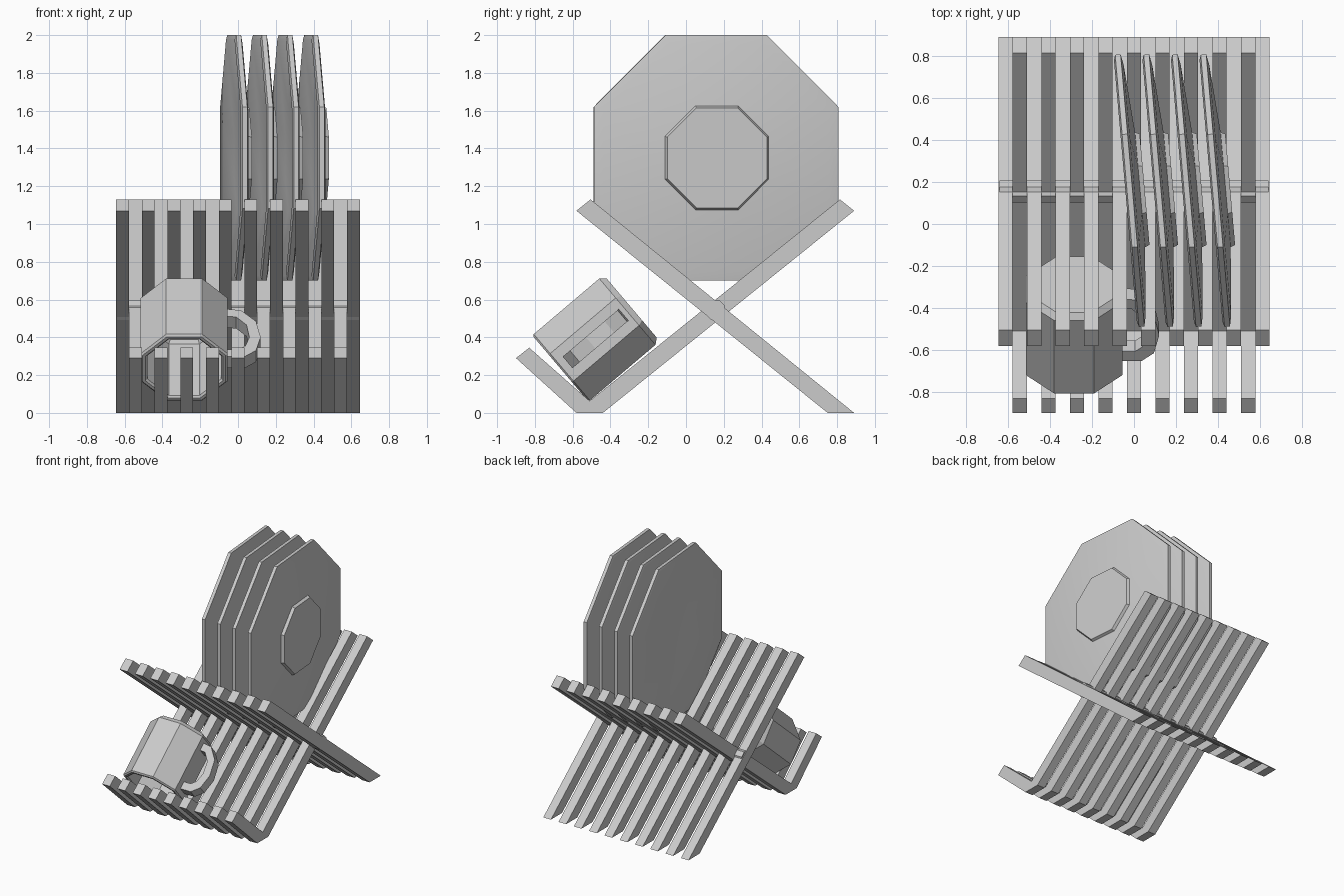
import bpy, bmesh, math
from mathutils import Vector, Matrix

if "Cube" in bpy.data.objects:
    bpy.data.objects.remove(bpy.data.objects["Cube"])


def finish(name, bm, matrix=None):
    bmesh.ops.remove_doubles(bm, verts=bm.verts, dist=1e-5)
    bmesh.ops.recalc_face_normals(bm, faces=bm.faces)
    mesh = bpy.data.meshes.new(name)
    bm.to_mesh(mesh)
    bm.free()
    ob = bpy.data.objects.new(name, mesh)
    bpy.context.collection.objects.link(ob)
    if matrix:
        ob.matrix_world = matrix
    return ob


def prism(name, pts, push, matrix=None):
    """Closed 3D outline extruded along a vector."""
    bm = bmesh.new()
    face = bm.faces.new([bm.verts.new(p) for p in pts])
    new = bmesh.ops.extrude_face_region(bm, geom=[face], use_keep_orig=True)["geom"]
    bmesh.ops.translate(bm, vec=push, verts=[v for v in new if isinstance(v, bmesh.types.BMVert)])
    return finish(name, bm, matrix)


def turned(name, profile, matrix, sides=8):
    """Profile of (flat-side radius, height) turned about local z."""
    bm = bmesh.new()
    k = 1 / math.cos(math.pi / sides)
    rings = []
    for i in range(sides):
        a = (i + 0.5) * math.tau / sides
        rings.append([bm.verts.new((r * k * math.cos(a), r * k * math.sin(a), h)) for r, h in profile])
    for i in range(sides):
        p, q = rings[i], rings[(i + 1) % sides]
        for j in range(len(profile) - 1):
            bm.faces.new((p[j], q[j], q[j + 1], p[j + 1]))
    return finish(name, bm, matrix)


def smooth(ob):
    bpy.ops.object.select_all(action='DESELECT')
    ob.select_set(True)
    bpy.context.view_layer.objects.active = ob
    bpy.ops.object.shade_smooth_by_angle(angle=math.radians(30))


# Rack: two interleaved fans of slats, the second with a hooked front lip
W = 1.29 / 19


def slats(name, profile, first, count):
    x = -0.645 + first * W
    ob = prism(name, [(x, y, z) for y, z in profile], (W, 0, 0))
    arr = ob.modifiers.new("repeat", 'ARRAY')
    arr.count = count
    arr.use_relative_offset = False
    arr.use_constant_offset = True
    arr.constant_offset_displace = (2 * W, 0, 0)


slats("forward_leaning_slats", [(0.75, 0), (0.89, 0), (-0.505, 1.13), (-0.58, 1.07)], 0, 10)
slats("hooked_slats", [(0.815, 1.13), (0.89, 1.07), (-0.44, 0), (-0.58, 0),
                       (-0.90, 0.29), (-0.83, 0.345), (-0.51, 0.063)], 1, 9)

# Axle where the slats cross
turned("axle_rod", [(0, -0.64), (0.052, -0.64), (0.052, 0.64), (0, 0.64)],
       Matrix.Translation((0, 0.155, 0.545)) @ Matrix.Rotation(math.pi / 2, 4, 'Y'))

# Plates: rims face left, foot rings face right
plate = [(0, 0.045), (0.28, 0.045), (0.625, 0), (0.65, 0.008), (0.65, 0.034),
         (0.60, 0.044), (0.275, 0.07), (0.265, 0.092), (0, 0.092)]
for i in range(4):
    m = (Matrix.Translation((-0.041 + 2 * W * i, 0.157, 1.35))
         @ Matrix.Rotation(math.radians(5), 4, 'Z') @ Matrix.Rotation(math.pi / 2, 4, 'Y'))
    smooth(turned(f"plate_{i + 1}", plate, m))

# Mug lying mouth-down against the lip
mug = Matrix.Translation((-0.285, -0.665, 0.235)) @ Matrix.Rotation(math.radians(-49.7), 4, 'X')
smooth(turned("mug_body", [(0, 0.45), (0.18, 0.45), (0.195, 0.43), (0.195, 0.01), (0.205, 0), (0.22, 0),
                           (0.23, 0.01), (0.23, 0.465), (0.205, 0.495), (0, 0.495)], mug))
outer = [(0.22, 0.44), (0.30, 0.43), (0.38, 0.34), (0.405, 0.21), (0.38, 0.10), (0.32, 0.05), (0.22, 0.05)]
inner = [(0.22, 0.11), (0.29, 0.11), (0.325, 0.14), (0.345, 0.21), (0.33, 0.31), (0.275, 0.375), (0.22, 0.38)]
prism("mug_handle", [(r, -0.04, a) for r, a in outer + inner], (0, 0.08, 0), mug)
